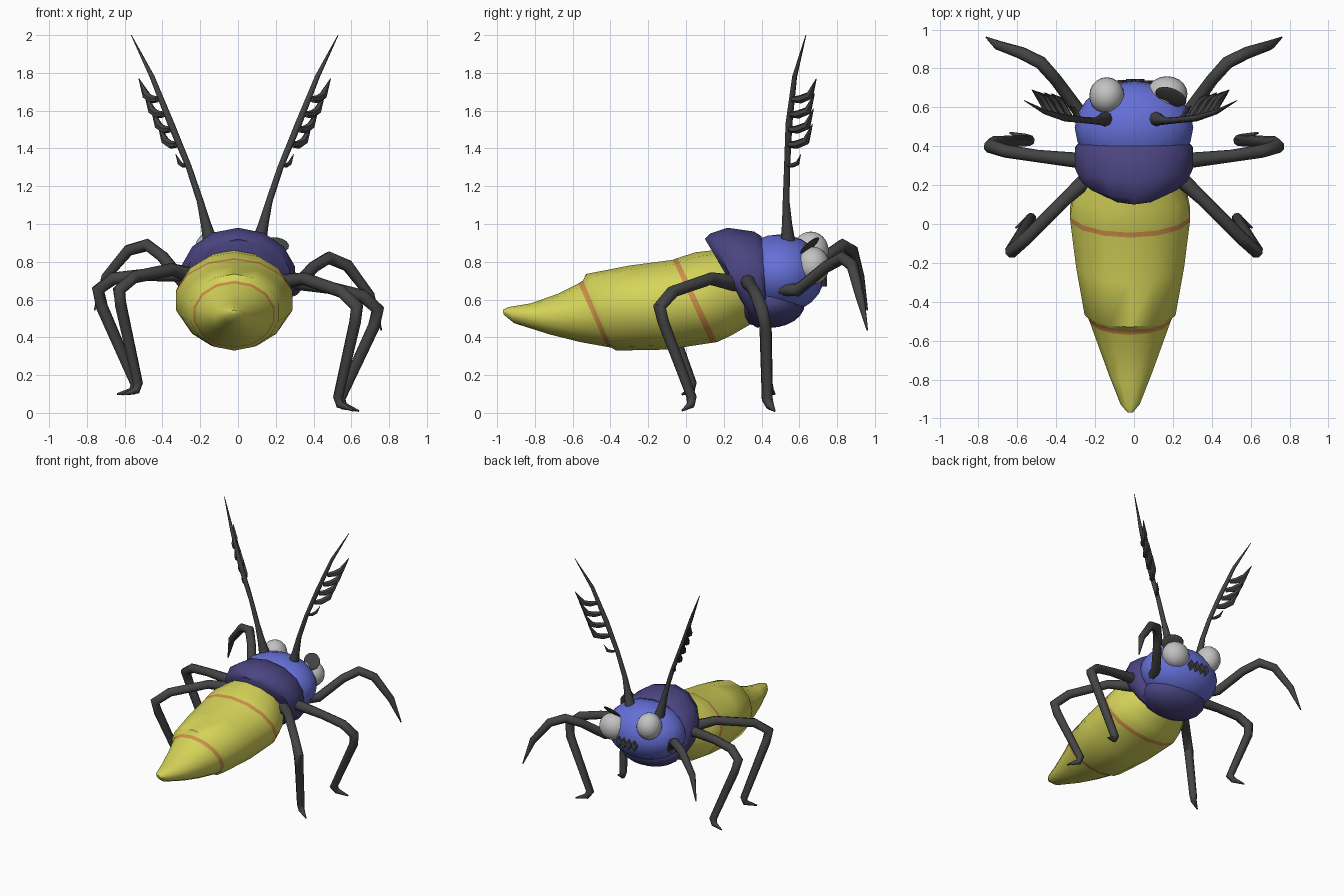
import bpy, bmesh, math
from mathutils import Vector

if "Cube" in bpy.data.objects:
    bpy.data.objects.remove(bpy.data.objects["Cube"], do_unlink=True)


def material(name, r, g, b):
    m = bpy.data.materials.new(name)
    m.use_nodes = True
    m.diffuse_color = (r, g, b, 1)
    m.node_tree.nodes["Principled BSDF"].inputs["Base Color"].default_value = (r, g, b, 1)
    return m


yellow = material("yellow", 0.67, 0.66, 0.10)
orange = material("orange", 0.63, 0.28, 0.07)
blue = material("blue", 0.13, 0.16, 0.68)
purple = material("dark purple", 0.07, 0.058, 0.22)
dark = material("dark grey", 0.058, 0.058, 0.058)
grey = material("pale grey", 0.54, 0.54, 0.54)


def add_mesh(name, bm, mats, smooth=True):
    bmesh.ops.recalc_face_normals(bm, faces=bm.faces)
    mesh = bpy.data.meshes.new(name)
    bm.to_mesh(mesh)
    bm.free()
    for m in mats:
        mesh.materials.append(m)
    ob = bpy.data.objects.new(name, mesh)
    bpy.context.collection.objects.link(ob)
    if smooth:
        bpy.ops.object.select_all(action='DESELECT')
        ob.select_set(True)
        bpy.context.view_layer.objects.active = ob
        bpy.ops.object.shade_smooth_by_angle(angle=math.radians(50))
    return ob


def bridge(bm, rings):
    """Skin a list of vertex rings and cap both ends; return the faces per band."""
    bands = []
    n = len(rings[0])
    for a, b in zip(rings, rings[1:]):
        bands.append([bm.faces.new((a[i], a[(i + 1) % n], b[(i + 1) % n], b[i])) for i in range(n)])
    bm.faces.new(rings[0])
    bm.faces.new(rings[-1])
    return bands


def loft(name, sections, mats, stripes=(), sides=14, cx=0.0):
    """Leaning elliptical sections: top (y, z), bottom (y, z), half width."""
    bm = bmesh.new()
    rings = []
    for ty, tz, by, bz, hw in sections:
        ring = []
        for i in range(sides):
            t = 2 * math.pi * i / sides
            c, s = math.cos(t) / 2, math.sin(t)
            ring.append(bm.verts.new((cx + hw * s, (ty + by) / 2 + (ty - by) * c,
                                      (tz + bz) / 2 + (tz - bz) * c)))
        rings.append(ring)
    for k, band in enumerate(bridge(bm, rings)):
        for f in band:
            f.material_index = 1 if k in stripes else 0
    return add_mesh(name, bm, mats)


def tube(name, points, radii, mat, sides=8):
    """Tapered limb swept along a path."""
    pts = [Vector(p) for p in points]
    bm = bmesh.new()
    rings = []
    side = None
    for i, p in enumerate(pts):
        before = (p - pts[i - 1]).normalized() if i else Vector()
        after = (pts[i + 1] - p).normalized() if i + 1 < len(pts) else Vector()
        d = (before + after).normalized()
        side = side or d.orthogonal()
        side = (side - d * side.dot(d)).normalized()
        up = d.cross(side)
        rings.append([bm.verts.new(p + radii[i] * (side * math.cos(a) + up * math.sin(a)))
                      for a in (2 * math.pi * k / sides for k in range(sides))])
    bridge(bm, rings)
    return add_mesh(name, bm, [mat])


def ball(name, loc, scale, mat, rot=(0, 0, 0)):
    bm = bmesh.new()
    bmesh.ops.create_uvsphere(bm, u_segments=20, v_segments=12, radius=1)
    ob = add_mesh(name, bm, [mat])
    ob.location, ob.scale, ob.rotation_euler = loc, scale, rot
    return ob


# Abdomen with two thin stripes
loft("abdomen", [
    (-0.97, 0.545, -0.965, 0.52, 0.015),
    (-0.94, 0.56, -0.91, 0.475, 0.05),
    (-0.82, 0.58, -0.72, 0.415, 0.11),
    (-0.68, 0.63, -0.56, 0.375, 0.165),
    (-0.57, 0.685, -0.42, 0.35, 0.21),
    (-0.545, 0.70, -0.395, 0.345, 0.22),
    (-0.53, 0.735, -0.37, 0.33, 0.24),
    (-0.30, 0.78, -0.10, 0.335, 0.285),
    (-0.07, 0.81, 0.13, 0.37, 0.315),
    (-0.045, 0.82, 0.165, 0.375, 0.317),
    (0.05, 0.85, 0.24, 0.41, 0.30),
    (0.22, 0.87, 0.36, 0.48, 0.22)],
    [yellow, orange], stripes=(4, 8), cx=-0.02)

# Thorax collar, belly and head
loft("thorax_collar", [
    (0.10, 0.92, 0.34, 0.52, 0.20),
    (0.13, 0.95, 0.36, 0.46, 0.28),
    (0.22, 0.98, 0.38, 0.45, 0.31),
    (0.36, 0.96, 0.42, 0.47, 0.31),
    (0.40, 0.935, 0.43, 0.50, 0.29)], [purple])
ball("belly", (0, 0.44, 0.58), (0.25, 0.19, 0.13), purple)
ball("head", (0, 0.495, 0.735), (0.305, 0.24, 0.21), blue)

# Eyes and brow
ball("left_eye", (0.17, 0.67, 0.78), (0.105, 0.09, 0.10), grey)
ball("right_eye", (-0.14, 0.66, 0.86), (0.09, 0.095, 0.10), grey)
ball("left_brow", (0.19, 0.655, 0.885), (0.085, 0.06, 0.012), dark,
     (math.radians(45), math.radians(10), math.radians(-25)))

# Jagged mouth plate
bm = bmesh.new()
for i in range(4):
    x = -0.08 + i * 0.045
    y = 0.735 - 1.5 * (x + 0.02) ** 2
    for tilt in (-1, 1):
        a, b, c = (x - 0.005, 0.71), (x + 0.045, 0.71), (x + 0.02, 0.71 + 0.04 * tilt)
        front = [bm.verts.new((p, y + 0.012, q)) for p, q in (a, b, c)]
        back = [bm.verts.new((p, y - 0.02, q)) for p, q in (a, b, c)]
        bridge(bm, [front, back])
add_mesh("mouth", bm, [dark], smooth=False)

# Legs and antennae, mirrored; the legs lean down slightly towards the left
legs = {
    "front_leg": ([(0.20, 0.42, 0.68), (0.29, 0.59, 0.67), (0.40, 0.74, 0.80), (0.48, 0.83, 0.855),
                   (0.58, 0.88, 0.82), (0.70, 0.92, 0.67), (0.76, 0.96, 0.49)],
                  (0.04, 0.034, 0.032, 0.034, 0.032, 0.025, 0.004)),
    "middle_leg": ([(0.22, 0.32, 0.72), (0.50, 0.35, 0.695), (0.66, 0.375, 0.665), (0.74, 0.40, 0.60),
                    (0.72, 0.42, 0.51), (0.54, 0.43, 0.11), (0.56, 0.445, 0.075), (0.64, 0.47, 0.055)],
                   (0.042, 0.032, 0.034, 0.036, 0.032, 0.03, 0.022, 0.005)),
    "rear_leg": ([(0.20, 0.27, 0.70), (0.35, 0.13, 0.735), (0.55, -0.07, 0.68), (0.63, -0.14, 0.605),
                  (0.62, -0.12, 0.525), (0.53, 0.03, 0.12), (0.54, 0.025, 0.08), (0.61, -0.02, 0.055)],
                 (0.045, 0.034, 0.034, 0.036, 0.032, 0.028, 0.022, 0.005)),
}
stem = [(0.11, 0.54, 0.90), (0.135, 0.535, 1.0), (0.165, 0.53, 1.12), (0.225, 0.535, 1.3),
        (0.32, 0.545, 1.53), (0.42, 0.575, 1.78), (0.53, 0.635, 2.0)]
stem_radii = (0.04, 0.027, 0.018, 0.016, 0.018, 0.013, 0.002)
barb_roots = [(0.24, 0.54, 1.31), (0.29, 0.545, 1.42), (0.325, 0.55, 1.50),
              (0.36, 0.555, 1.58), (0.39, 0.565, 1.66)]

for label, s in (("left", 1), ("right", -1)):
    for part, (path, radii) in legs.items():
        tube(label + "_" + part, [(s * x, y, z - 0.07 * s * x) for x, y, z in path], radii, dark)
    shift = 0.0 if s > 0 else -0.035
    tube(label + "_antenna", [(s * x + shift, y, z) for x, y, z in stem], stem_radii, dark)
    for i, (x, y, z) in enumerate(barb_roots):
        k = 0.55 if i == 0 else 1.0
        steps = [(0, 0, 0), (0.03, 0.04, 0), (0.06, 0.09, 0.02), (0.10, 0.125, 0.11)]
        tube(f"{label}_antenna_barb_{i + 1}",
             [(s * (x + k * a) + shift, y + k * b, z + k * c) for a, b, c in steps],
             [k * r for r in (0.016, 0.022, 0.022, 0.002)], dark, sides=6)
